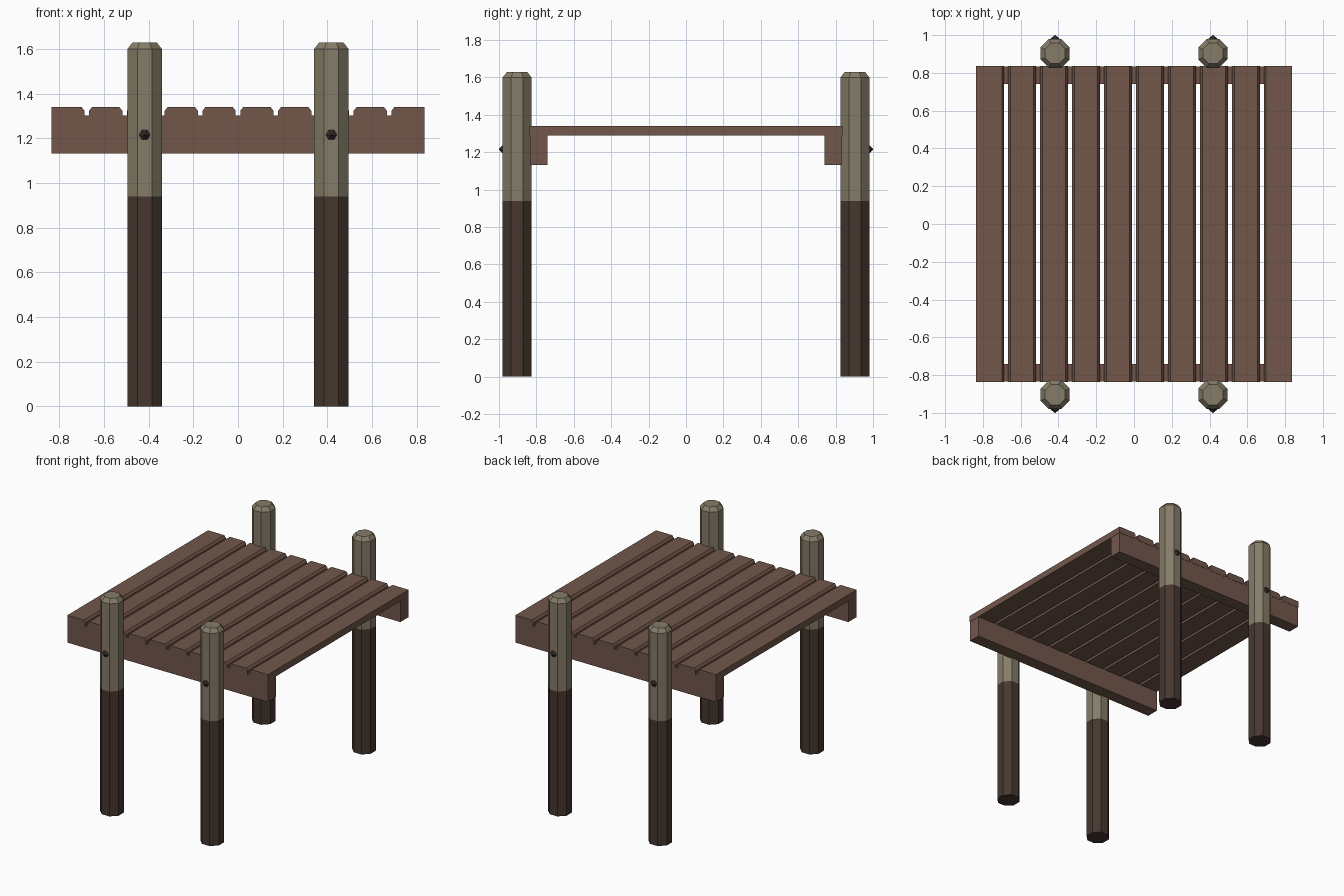
import bpy, bmesh, math

if "Cube" in bpy.data.objects:
    bpy.data.objects.remove(bpy.data.objects["Cube"])

def srgb(r, g, b):
    f = lambda c: (c / 12.92 if c <= 0.04045 else ((c + 0.055) / 1.055) ** 2.4)
    return (f(r / 255), f(g / 255), f(b / 255), 1)

def material(name, rgb):
    m = bpy.data.materials.new(name)
    m.diffuse_color = srgb(*rgb)
    m.use_nodes = True
    m.node_tree.nodes["Principled BSDF"].inputs["Base Color"].default_value = m.diffuse_color
    return m

WOOD = material("brown_plank_wood", (114, 87, 75))
POST = material("weathered_post_wood", (133, 124, 104))
WET = material("dark_soaked_wood", (70, 55, 47))
BOLT = material("dark_bolt_metal", (56, 46, 42))

def loft(name, rings, mats, rule=None):
    """Skin a stack of equal-length point rings and cap both ends."""
    bm = bmesh.new()
    vs = [[bm.verts.new(p) for p in ring] for ring in rings]
    n = len(rings[0])
    for a, b in zip(vs, vs[1:]):
        for i in range(n):
            j = (i + 1) % n
            bm.faces.new((a[i], a[j], b[j], b[i]))
    bm.faces.new(vs[0][::-1])
    bm.faces.new(vs[-1])
    bmesh.ops.recalc_face_normals(bm, faces=bm.faces)
    if rule:
        for f in bm.faces:
            f.material_index = rule(f.calc_center_median())
    me = bpy.data.meshes.new(name)
    bm.to_mesh(me)
    bm.free()
    for m in mats:
        me.materials.append(m)
    ob = bpy.data.objects.new(name, me)
    bpy.context.collection.objects.link(ob)
    return ob

def octagon(cx, cy, z, apothem):
    r = apothem / math.cos(math.pi / 8)
    return [(cx + r * math.cos(math.pi / 8 + k * math.pi / 4),
             cy + r * math.sin(math.pi / 8 + k * math.pi / 4), z) for k in range(8)]

# posts with dark lower part and chamfered top, plus pointed hexagonal bolts
for sy, side in ((-1, "front"), (1, "back")):
    for sx, hand in ((-1, "left"), (1, "right")):
        cx, cy = sx * 0.418, sy * 0.903
        loft(f"{side}_{hand}_post",
             [octagon(cx, cy, z, a) for z, a in
              ((0, 0.077), (0.94, 0.077), (1.60, 0.077), (1.63, 0.054))],
             (POST, WET), lambda c: 1 if c.z < 0.93 else 0)
        rings = [[(cx + r * math.cos(k * math.pi / 3), sy * y,
                   1.216 + r * math.sin(k * math.pi / 3)) for k in range(6)]
                 for y, r in ((0.97, 0.025), (0.98, 0.025), (1.0, 0.002))]
        loft(f"{side}_{hand}_bolt", rings, (BOLT,))

    # cross beam between the posts and the deck
    y0, y1 = sy * 0.74, sy * 0.835
    loft(f"{side}_beam",
         [[(x, y0, 1.133), (x, y1, 1.133), (x, y1, 1.303), (x, y0, 1.303)]
          for x in (-0.834, 0.834)], (WOOD,))

# ten deck planks, chamfered along the gaps
W, N = 0.149, 10
PITCH = (1.672 - W) / (N - 1)
for i in range(N):
    a = -0.836 + i * PITCH
    b = a + W
    cl = 0.0 if i == 0 else 0.013
    cr = 0.0 if i == N - 1 else 0.013
    prof = [(a, 1.291), (b, 1.291)]
    prof += [(b, 1.323), (b - cr, 1.34)] if cr else [(b, 1.34)]
    prof += [(a + cl, 1.34), (a, 1.323)] if cl else [(a, 1.34)]
    loft(f"deck_plank_{i + 1}", [[(x, y, z) for x, z in prof] for y in (-0.837, 0.837)], (WOOD,))
